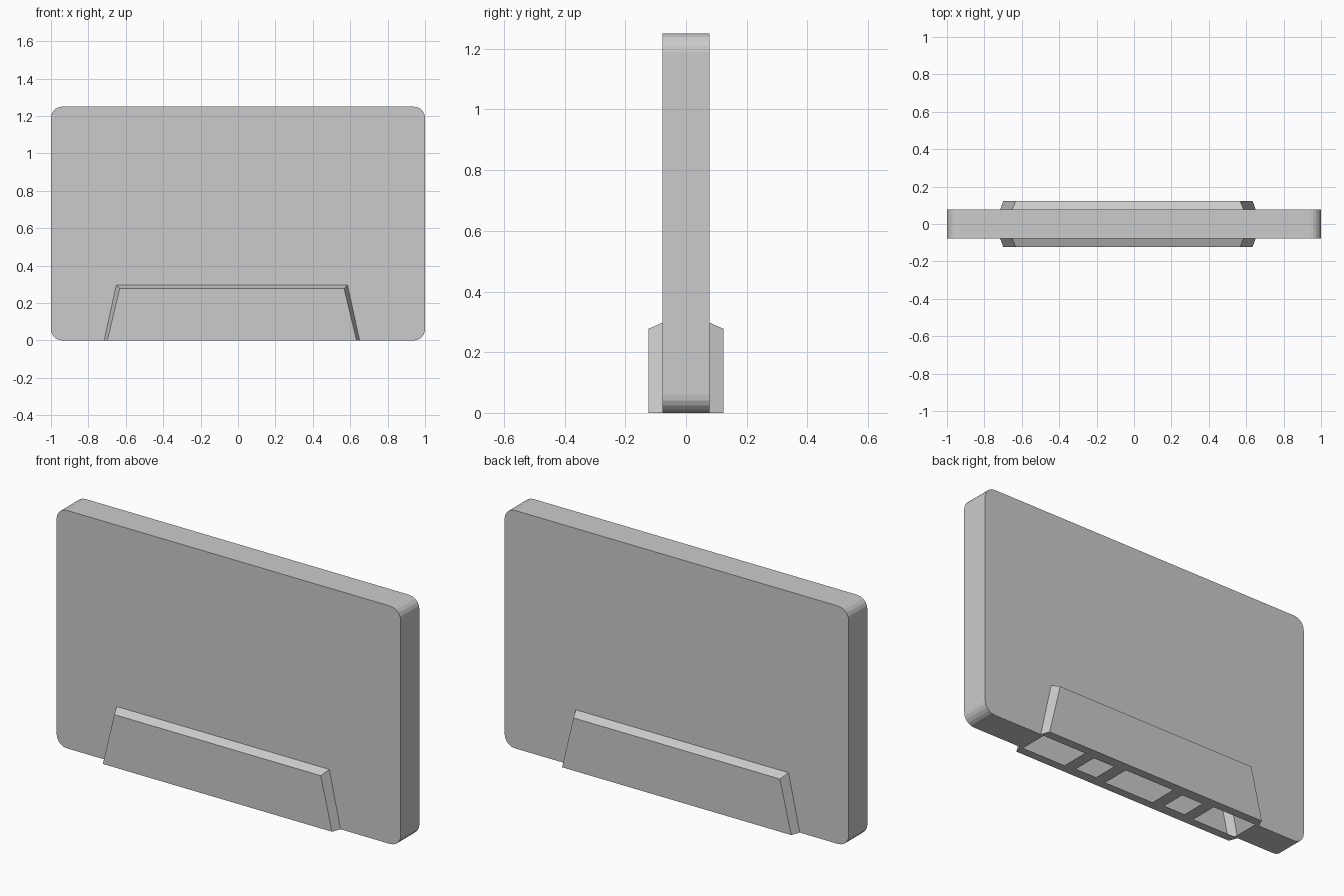
import bpy, bmesh, math

if "Cube" in bpy.data.objects:
    bpy.data.objects.remove(bpy.data.objects["Cube"])


def loft(name, loops):
    """Closed solid from matching (x, z) outlines placed at successive y values."""
    bm = bmesh.new()
    rings = [[bm.verts.new((x, y, z)) for x, z in pts] for y, pts in loops]
    n = len(rings[0])
    for a, b in zip(rings, rings[1:]):
        for i in range(n):
            j = (i + 1) % n
            bm.faces.new((a[i], a[j], b[j], b[i]))
    bm.faces.new(rings[0])
    bm.faces.new(rings[-1])
    bmesh.ops.recalc_face_normals(bm, faces=bm.faces)
    mesh = bpy.data.meshes.new(name)
    bm.to_mesh(mesh)
    bm.free()
    obj = bpy.data.objects.new(name, mesh)
    bpy.context.collection.objects.link(obj)
    return obj


def boolean(obj, other, operation):
    mod = obj.modifiers.new("boolean", 'BOOLEAN')
    mod.operation, mod.solver, mod.object = operation, 'EXACT', other
    bpy.context.view_layer.update()
    deps = bpy.context.evaluated_depsgraph_get()
    obj_mesh = bpy.data.meshes.new_from_object(obj.evaluated_get(deps))
    obj.modifiers.clear()
    obj.data = obj_mesh
    bpy.data.objects.remove(other)


# Rounded rectangular case
H, R, T, SEG = 1.25, 0.06, 0.078, 5
outline = []
for k, (cx, cz) in enumerate([(1 - R, H - R), (R - 1, H - R), (R - 1, R), (1 - R, R)]):
    for s in range(SEG + 1):
        a = math.pi / 2 * (k + s / SEG)
        outline.append((cx + R * math.cos(a), cz + R * math.sin(a)))
case = loft("cassette_case", [(-T, outline), (T, outline)])

# Raised trapezoid along the lower edge, bevelled on both faces
C = -0.0325
wide = [(C - 0.683, 0), (C + 0.683, 0), (C + 0.618, 0.297), (C - 0.618, 0.297)]
narrow = [(C - 0.666, 0), (C + 0.666, 0), (C + 0.6, 0.277), (C - 0.6, 0.277)]
bump = loft("raised_edge", [(-0.124, narrow), (-T, wide), (T, wide), (0.124, narrow)])
boolean(case, bump, 'UNION')

# Five openings in the underside, mirrored about the middle one
DEPTH = 0.0312
for offset, half_w, half_d in [(0, 0.148, 0.077), (0.277, 0.063, 0.067),
                               (-0.277, 0.063, 0.067), (0.534, 0.13, 0.077),
                               (-0.534, 0.13, 0.077)]:
    x0, x1 = C + offset - half_w, C + offset + half_w
    rect = [(x0, -0.1), (x1, -0.1), (x1, DEPTH), (x0, DEPTH)]
    cutter = loft("opening_cutter", [(-half_d, rect), (half_d, rect)])
    boolean(case, cutter, 'DIFFERENCE')

# Drop the pocket walls so the openings lead into the hollow case
bm = bmesh.new()
bm.from_mesh(case.data)
pocket = [f for f in bm.faces if any(abs(v.co.z - DEPTH) < 1e-5 for v in f.verts)]
bmesh.ops.delete(bm, geom=pocket, context='FACES')
bm.to_mesh(case.data)
bm.free()
